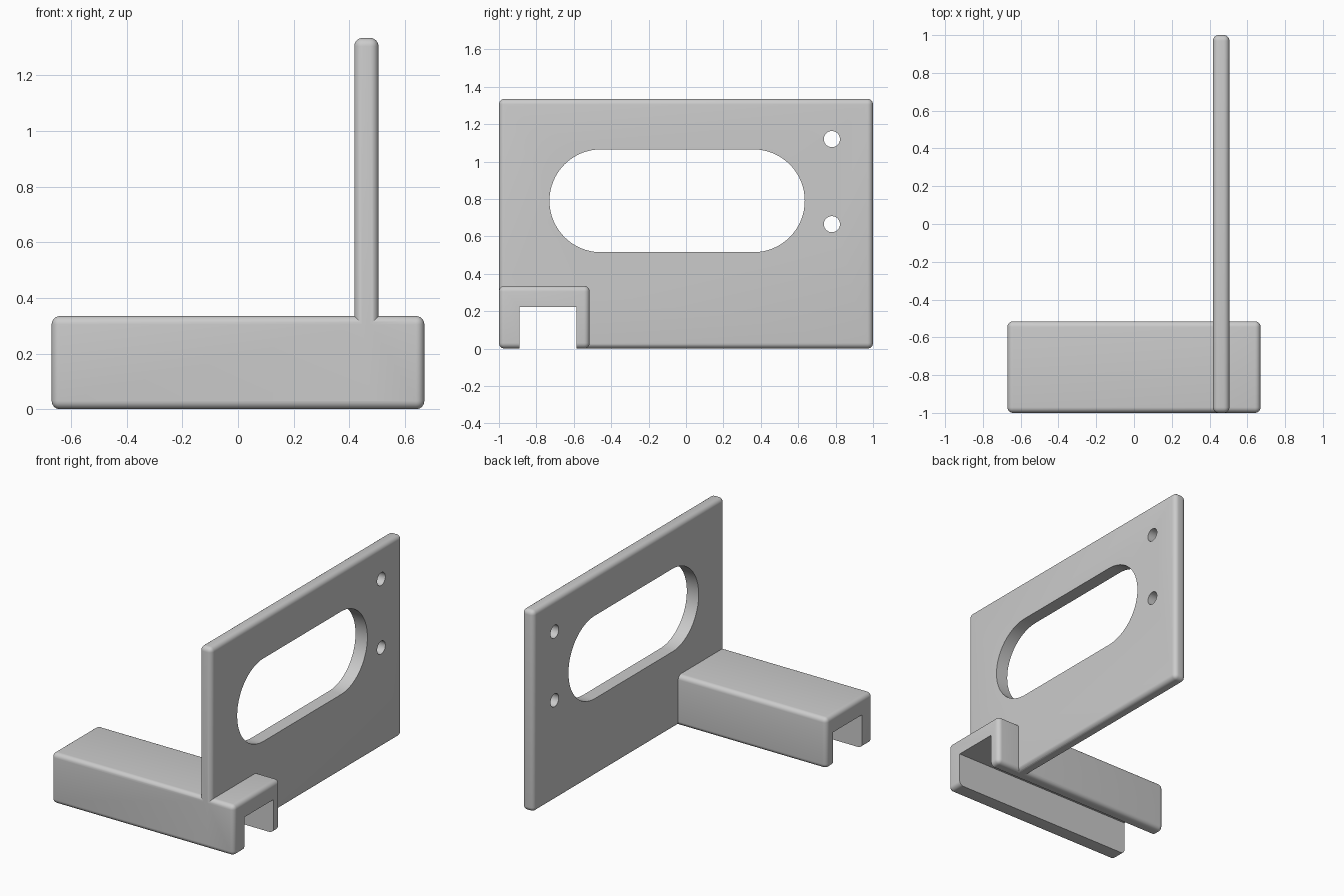
import bpy
import bmesh
import math
from mathutils import Matrix, Vector

if "Cube" in bpy.data.objects:
    bpy.data.objects.remove(bpy.data.objects["Cube"])

grey = bpy.data.materials.new("plain_grey")
grey.use_nodes = True
grey.diffuse_color = (0.6, 0.6, 0.6, 1)
grey.node_tree.nodes["Principled BSDF"].inputs["Base Color"].default_value = (0.6, 0.6, 0.6, 1)


def make_object(name, bm):
    bmesh.ops.recalc_face_normals(bm, faces=bm.faces[:])
    mesh = bpy.data.meshes.new(name)
    bm.to_mesh(mesh)
    bm.free()
    mesh.materials.append(grey)
    obj = bpy.data.objects.new(name, mesh)
    bpy.context.collection.objects.link(obj)
    return obj


def box(name, low, high, radius=0):
    low, high = Vector(low), Vector(high)
    bm = bmesh.new()
    bmesh.ops.create_cube(bm, size=1, matrix=Matrix.Translation((low + high) / 2)
                          @ Matrix.Diagonal((high - low).to_4d()))
    if radius:
        bmesh.ops.bevel(bm, geom=bm.edges[:], offset=radius, segments=6,
                        profile=0.5, affect='EDGES')
    return make_object(name, bm)


def slot(name, y1, y2, z, radius, steps=32):
    """Rounded slot running through the plate along x."""
    bm = bmesh.new()
    ring = []
    for centre, start in ((y2, -math.pi / 2), (y1, math.pi / 2)):
        for i in range(steps + 1):
            a = start + math.pi * i / steps
            ring.append(bm.verts.new((0.3, centre + radius * math.cos(a),
                                      z + radius * math.sin(a))))
    bmesh.ops.remove_doubles(bm, verts=ring, dist=0.0001)
    face = bm.faces.new(bm.verts[:]) if y1 == y2 else bm.faces.new(ring)
    out = bmesh.ops.extrude_face_region(bm, geom=[face])["geom"]
    bmesh.ops.translate(bm, vec=(0.3, 0, 0),
                        verts=[v for v in out if isinstance(v, bmesh.types.BMVert)])
    return make_object(name, bm)


def combine(target, other, operation):
    mod = target.modifiers.new(other.name, 'BOOLEAN')
    mod.operation, mod.object, mod.solver = operation, other, 'EXACT'


# Upright plate and the clip block it grows from
bracket = box("bracket", (0.418, -1, 0), (0.505, 1, 1.335), 0.03)
block = box("clip_block", (-0.67, -1, 0), (0.67, -0.515, 0.335), 0.03)
combine(bracket, block, 'UNION')

# Channel under the block, hand slot and two screw holes
cutters = [box("channel_cutter", (-1, -0.89, -0.1), (1, -0.585, 0.222)),
           slot("hand_slot_cutter", -0.455, 0.36, 0.79, 0.275),
           slot("upper_hole_cutter", 0.78, 0.78, 1.12, 0.043),
           slot("lower_hole_cutter", 0.78, 0.78, 0.665, 0.043)]
for cutter in cutters:
    combine(bracket, cutter, 'DIFFERENCE')

# Apply the booleans, then discard the helpers
bpy.context.view_layer.update()
graph = bpy.context.evaluated_depsgraph_get()
mesh = bpy.data.meshes.new_from_object(bracket.evaluated_get(graph))
bracket.modifiers.clear()
bracket.data = mesh
for helper in cutters + [block]:
    bpy.data.objects.remove(helper)

bpy.ops.object.select_all(action='DESELECT')
bracket.select_set(True)
bpy.context.view_layer.objects.active = bracket
bpy.ops.object.shade_smooth_by_angle(angle=math.radians(30))
